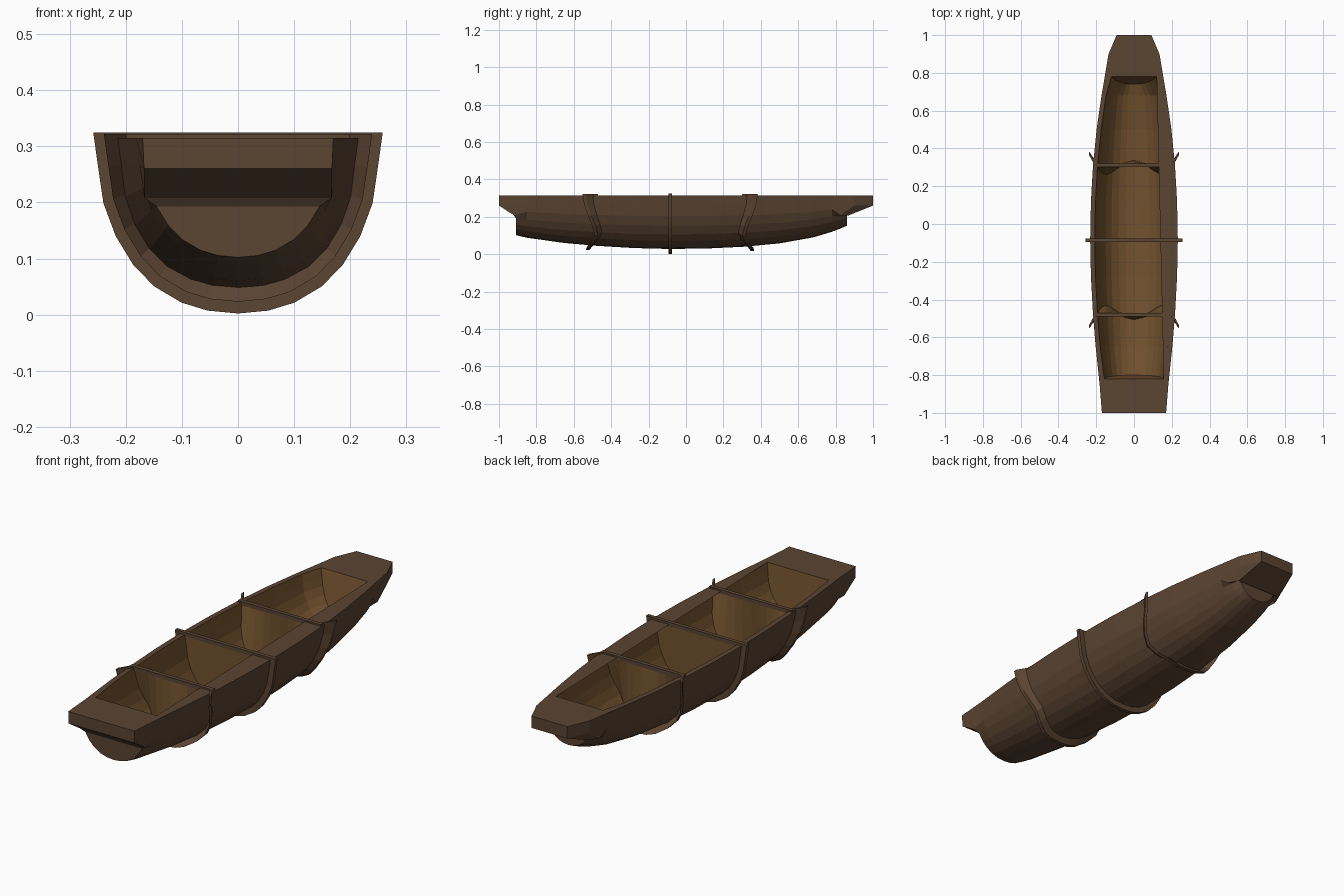
import bpy, bmesh, math

if "Cube" in bpy.data.objects:
    bpy.data.objects.remove(bpy.data.objects["Cube"])

TOP = 0.315
# Half cross-section of the hull: width fraction, depth fraction (rim to keel)
PROF = [(1, 0), (.965, .20), (.93, .39), (.845, .573), (.725, .73),
        (.58, .85), (.39, .94), (.21, .984), (0, 1)]
# Hull stations: y, half width at rim, keel height
STA = [(-.85, .182, .088), (-.65, .203, .06), (-.48, .217, .045), (-.28, .228, .033),
       (-.085, .232, .028), (.12, .228, .031), (.31, .217, .040), (.5, .198, .058),
       (.68, .172, .09), (.78, .155, .12)]
N = len(PROF)


def material(name, rgb):
    m = bpy.data.materials.new(name)
    m.diffuse_color = (*rgb, 1)
    m.use_nodes = True
    m.node_tree.nodes["Principled BSDF"].inputs["Base Color"].default_value = m.diffuse_color
    return m


WOOD = material("dark_wood", (.105, .058, .032))
INNER = material("inner_wood", (.17, .085, .028))


def finish(name, bm, mats):
    bmesh.ops.remove_doubles(bm, verts=bm.verts[:], dist=1e-5)
    bmesh.ops.recalc_face_normals(bm, faces=bm.faces[:])
    me = bpy.data.meshes.new(name)
    bm.to_mesh(me)
    bm.free()
    for m in mats:
        me.materials.append(m)
    ob = bpy.data.objects.new(name, me)
    bpy.context.collection.objects.link(ob)
    return ob


def station(y):
    # interpolate half width and keel height
    for a, b in zip(STA, STA[1:]):
        if y <= b[0]:
            break
    t = (y - a[0]) / (b[0] - a[0])
    return a[1] + t * (b[1] - a[1]), a[2] + t * (b[2] - a[2])


def half(y, w, keel, top=TOP):
    return [(w * u, y, top - (top - keel) * v) for u, v in PROF]


def full(h):
    # mirror a half section into a full U, right rim to left rim
    return h + [(-x, y, z) for x, y, z in reversed(h[:-1])]


def add_loft(bm, sections, mat):
    rows = [[bm.verts.new(p) for p in full(s)] for s in sections]
    for a, b in zip(rows, rows[1:]):
        for i in range(len(a) - 1):
            bm.faces.new((a[i], a[i + 1], b[i + 1], b[i])).material_index = mat
    # end caps: strips from side to side
    for r in (rows[0], rows[-1]):
        for i in range(N - 1):
            vs = [r[i], r[i + 1], r[-2 - i], r[-1 - i]]
            if i == N - 2:
                vs = [r[i], r[i + 1], r[-1 - i]]
            bm.faces.new(vs).material_index = mat
    return rows


# Stepped ends: the rim overhangs the lower transom
def stepped(w_top, y_top, w_low, y_low, keel, slope=0.0):
    h = half(y_low, w_low, keel)
    h[0] = (w_top, y_top, TOP)
    h[1] = (w_top * .985, y_top, .26)
    h[2] = (w_low * .97, y_low + slope, .208)
    return h


# Hull shell
bm = bmesh.new()
outer = [stepped(.17, -1, .172, -.91, .102, -.01)]
outer += [half(*s) for s in STA]
outer += [stepped(.135, .9, .142, .825, .137),
          stepped(.092, 1, .118, .86, .152, .01)]
out_rows = add_loft(bm, outer, 0)

front_in = [(x, -.80 - .02 * (1 - v[1]), z) for (x, y, z), v in zip(half(0, .157, .105), PROF)]
back_in = [(x * (1 - .25 * v[1]), .78 - .04 * v[1], z)
           for (x, y, z), v in zip(half(0, .12, .125), PROF)]
inner = [front_in] + [half(y, w - .024, k + .018) for y, w, k in STA[1:-1]] + [back_in]
in_rows = add_loft(bm, inner, 1)

# Rim deck
for k in (0, -1):
    bm.faces.new((out_rows[k][0], out_rows[k][-1], in_rows[k][-1], in_rows[k][0]))
    bm.faces.new([r[k] for r in out_rows] + [r[k] for r in reversed(in_rows)])
bmesh.ops.triangulate(bm, faces=[f for f in bm.faces if len(f.verts) > 4])
finish("hull", bm, [WOOD, INNER])


# Ribs: U-shaped band around the hull, cross bar and bulkhead
BEND_OUT = [.065, .055, .035, .012, .0, .018, .04, .045, .045]
BEND_IN = [.0, -.005, -.02, -.035, -.045, -.03, -.005, .01, .02]


def add_rib(name, y0, sign, thick, grow, top):
    w, k = station(y0)
    bend_o = [sign * b for b in BEND_OUT]
    bend_i = [sign * b for b in BEND_IN]

    def path(extra, bend, dy):
        return full([(x, y0 + b + dy, z) for (x, _, z), b in
                     zip(half(0, w + extra, k - extra, top), bend)])

    # outer band, passing through the hull wall
    bm = bmesh.new()
    rim = [path(grow, bend_o, -thick), path(grow, bend_o, thick),
           path(-.018, bend_i, thick), path(-.018, bend_i, -thick)]
    rim = [[bm.verts.new(p) for p in r] for r in rim]
    for a, b in zip(rim, rim[1:] + rim[:1]):
        for i in range(len(a) - 1):
            bm.faces.new((a[i], a[i + 1], b[i + 1], b[i]))
    for i in (0, -1):
        bm.faces.new([r[i] for r in rim])
    # straight cross bar
    bar = bmesh.ops.create_cube(bm, size=1)["verts"]
    for v in bar:
        v.co = (v.co.x * 2 * (w - .005), y0 + v.co.y * 2 * thick, top - .009 + v.co.z * .018)
    finish(name, bm, [WOOD])

    # bulkhead panel hanging from the bar, following the bent floor line
    bm = bmesh.new()
    for dy in (-thick * .8, thick * .8):
        low = path(-.012, bend_i, dy)
        prev = None
        for x, y, z in low:
            col = (bm.verts.new((x, y0 + dy, top - .012)), bm.verts.new((x, y, min(z, top - .012))))
            if prev:
                bm.faces.new((prev[0], prev[1], col[1], col[0]))
            prev = col
    finish(name.replace("rib", "bulkhead"), bm, [INNER])


add_rib("front_rib", -.48, -1, .009, .022, .322)
add_rib("middle_rib", -.085, 0, .009, .026, .325)
add_rib("back_rib", .31, 1, .009, .022, .322)
